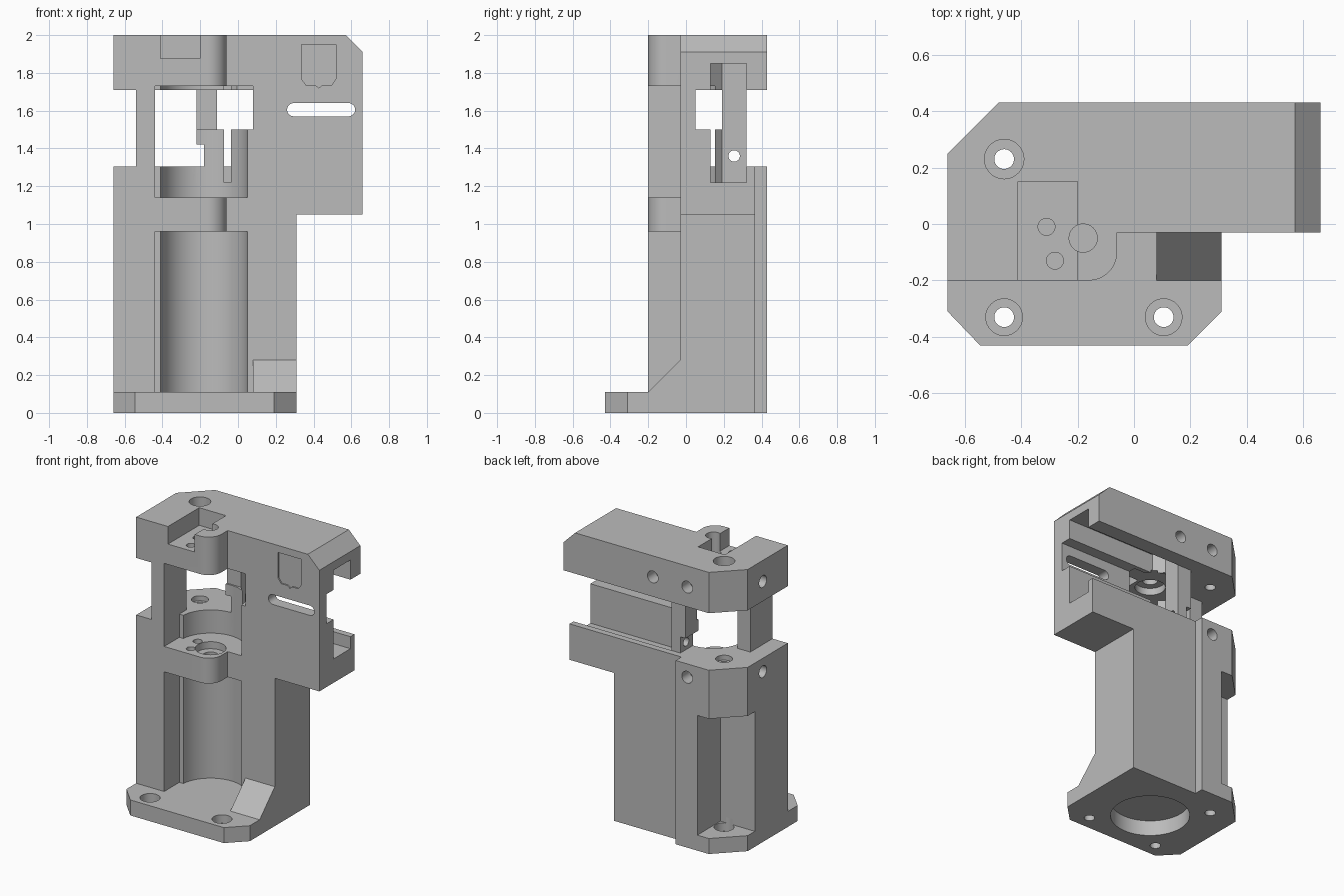
import bpy, bmesh, math
from mathutils import Vector

cube = bpy.data.objects.get("Cube")
if cube:
    bpy.data.objects.remove(cube, do_unlink=True)

grey = bpy.data.materials.new("plain grey")
grey.use_nodes = True
tone = (0.5, 0.5, 0.5, 1)
grey.diffuse_color = tone
grey.node_tree.nodes["Principled BSDF"].inputs["Base Color"].default_value = tone


def prism(name, outline, lo, hi, axis="z"):
    """Extrude a 2D outline along one axis."""
    place = {"z": lambda a, b, c: (a, b, c),
             "y": lambda a, b, c: (a, c, b),
             "x": lambda a, b, c: (c, a, b)}[axis]
    bm = bmesh.new()
    face = bm.faces.new([bm.verts.new(place(a, b, lo)) for a, b in outline])
    ext = bmesh.ops.extrude_face_region(bm, geom=[face])
    moved = [v for v in ext["geom"] if isinstance(v, bmesh.types.BMVert)]
    bmesh.ops.translate(bm, verts=moved, vec=Vector(place(0, 0, hi - lo)))
    bmesh.ops.recalc_face_normals(bm, faces=bm.faces)
    mesh = bpy.data.meshes.new(name)
    bm.to_mesh(mesh)
    bm.free()
    mesh.materials.append(grey)
    obj = bpy.data.objects.new(name, mesh)
    bpy.context.collection.objects.link(obj)
    return obj


def box(name, x0, x1, y0, y1, z0, z1):
    return prism(name, [(x0, y0), (x1, y0), (x1, y1), (x0, y1)], z0, z1)


def arc(cx, cy, r, start=0, end=360, n=48):
    steps = n if end - start == 360 else n + 1
    angles = [math.radians(start + (end - start) * i / n) for i in range(steps)]
    return [(cx + r * math.cos(t), cy + r * math.sin(t)) for t in angles]


def rod(name, a, b, r, lo, hi, axis="z", n=32):
    return prism(name, arc(a, b, r, n=n), lo, hi, axis)


def combine(target, tool, operation):
    mod = target.modifiers.new("shape", "BOOLEAN")
    mod.operation = operation
    mod.solver = "EXACT"
    mod.object = tool
    bpy.context.view_layer.objects.active = target
    bpy.ops.object.modifier_apply(modifier=mod.name)
    bpy.data.objects.remove(tool, do_unlink=True)


# Housing with its rounded front boss and stepped back
boss = [(-.66, -.2)] + arc(-.16, -.1, .1, -90, 0, 12) + [(-.06, -.03)]
corner = [(-.48, .43), (-.66, .25)]
body = prism("motor_bracket", boss + [(.31, -.03), (.31, .365), (-.22, .365),
                                      (-.22, .43)] + corner, 0, 1.305)

# Base plate, gusset, top block, arm and posts
adds = [
    prism("base_plate", [(-.66, -.31), (-.545, -.43), (.19, -.43), (.31, -.31),
                         (.31, .3), (-.3, .3), (-.66, .2)], 0, .11),
    prism("gusset", [(-.2, .11), (-.2, .05), (.1, .05), (.1, .28), (-.03, .28)],
          .08, .31, "x"),
    prism("top_block", boss + [(.66, -.03), (.66, .43)] + corner, 1.71, 2),
    box("arm_floor", -.1, .66, -.03, .365, 1.05, 1.305),
    box("arm_wall", -.22, .66, -.03, .32, 1.2, 1.8),
    box("front_post", -.54, -.44, -.2, .05, 1.2, 1.8),
]
for part in adds:
    combine(body, part, "UNION")

# Round cavities open to the front, and the bore in the base
CX, CY = -.18, -.05
cuts = [rod("base_bore", CX, CY, .26, -.1, .11, n=64)]
for z0, z1 in [(.11, .96), (1.14, 1.73)]:
    cuts.append(rod("round_cavity", CX, CY, .23, z0, z1, n=64))
    cuts.append(box("front_opening", -.44, .08, -.5, -.03, z0, z1))

# Shaft bore with bearing seats
cuts += [
    rod("shaft_bore", CX, CY, .05, .9, 2.1),
    rod("lower_bearing_seat", CX, CY, .1, 1.09, 1.2),
    rod("upper_bearing_seat", CX, CY, .1, 1.7, 1.78),
]

# Arm slot, belt groove, windows and end chamfer
cuts += [
    prism("rail_slot", [(-.05, .13), (.7, .13), (.7, .32), (-.11, .32), (-.11, .19)],
          1.22, 1.85),
    box("belt_groove", -.24, .7, .05, .19, 1.5, 1.71),
    box("front_window", -.11, .08, -.1, .1, 1.5, 1.73),
    box("block_notch", -.24, -.18, .1, .4, 1.305, 1.42),
    rod("block_hole", .255, 1.36, .03, -.3, .0, "x"),
    prism("arm_chamfer", [(.57, 2), (.57, 2.1), (.8, 2.1), (.8, 1.91), (.66, 1.91)],
          -.3, .6, "y"),
    prism("front_slot", arc(.295, 1.605, .035, 90, 270, 16)
          + arc(.585, 1.605, .035, -90, 90, 16), -.2, .1, "y"),
    prism("shield_panel", [(.335, 1.95), (.335, 1.77), (.36, 1.735), (.41, 1.735),
                           (.428, 1.72), (.446, 1.735), (.495, 1.735), (.52, 1.77),
                           (.52, 1.95)], -.1, -.02, "y"),
]

# Top recess with two blind screw holes, also in the middle plate
cuts.append(box("top_recess", -.41, -.2, -.3, .15, 1.875, 2.1))
for x, y in [(-.31, -.01), (-.28, -.13)]:
    cuts.append(rod("recess_hole", x, y, .03, 1.8, 1.9))
    cuts.append(rod("plate_hole", x, y, .03, 1.06, 1.2))

# Rear corner pocket and the vertical mounting screws
cuts.append(box("corner_pocket", -.8, -.39, .17, .6, .11, .96))
for x, y in [(-.46, .23), (-.46, -.33), (.105, -.33)]:
    cuts.append(rod("screw_hole", x, y, .035, -.1, 2.1))
    cuts.append(rod("screw_seat", x, y, .065, .05, .15))
cuts.append(rod("top_screw_seat", -.46, .23, .07, 1.9, 2.1))
cuts.append(rod("ledge_screw_seat", -.46, .23, .055, 1.27, 1.4))

# Side screw holes in the back and right faces
for x, z in [(-.04, 1.85), (-.31, 1.85), (-.31, 1.21)]:
    cuts.append(rod("back_hole", x, z, .042, .34, .5, "y"))
for z in (1.85, 1.21):
    cuts.append(rod("side_hole", .08, z, .042, -.8, -.54, "x"))

for tool in cuts:
    combine(body, tool, "DIFFERENCE")

# Crisp edges with smooth bores
bpy.ops.object.select_all(action="DESELECT")
body.select_set(True)
bpy.context.view_layer.objects.active = body
bpy.ops.object.shade_smooth_by_angle(angle=math.radians(25))
